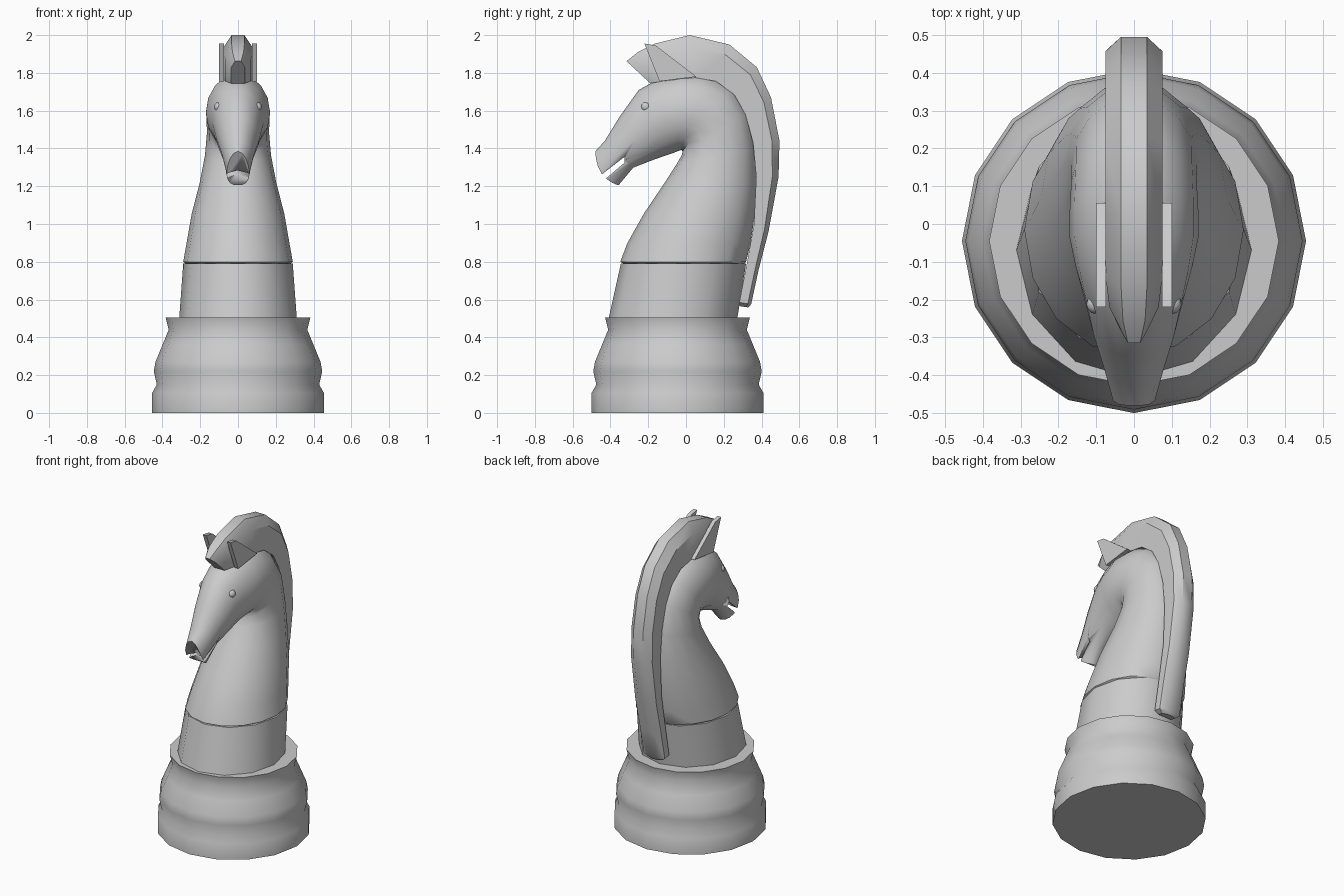
import bpy, bmesh
from math import sin, cos, pi, radians

if "Cube" in bpy.data.objects:
    bpy.data.objects.remove(bpy.data.objects["Cube"])


def make_object(name, bm, angle=35):
    bmesh.ops.recalc_face_normals(bm, faces=bm.faces)
    mesh = bpy.data.meshes.new(name)
    bm.to_mesh(mesh)
    bm.free()
    ob = bpy.data.objects.new(name, mesh)
    bpy.context.collection.objects.link(ob)
    bpy.ops.object.select_all(action='DESELECT')
    ob.select_set(True)
    bpy.context.view_layer.objects.active = ob
    bpy.ops.object.shade_smooth_by_angle(angle=radians(angle))
    return ob


def loft(name, rings, angle=35):
    """Skin a list of closed rings and cap both ends."""
    bm = bmesh.new()
    rows = [[bm.verts.new(p) for p in ring] for ring in rings]
    n = len(rows[0])
    for a, b in zip(rows, rows[1:]):
        for i in range(n):
            j = (i + 1) % n
            bm.faces.new((a[i], a[j], b[j], b[i]))
    bm.faces.new(rows[0])
    bm.faces.new(rows[-1])
    return make_object(name, bm, angle)


def oval(y1, z1, y2, z2, w, n, bulge=0.0):
    """Oval ring spanning two points of the side profile, half width w."""
    ring = []
    for i in range(n):
        a = 2 * pi * i / n
        c = cos(a)
        k = bulge * (1 - c * c)
        ring.append((w * sin(a),
                     (y1 + y2) / 2 + c * (y2 - y1) / 2 - 0.72 * k,
                     (z1 + z2) / 2 + c * (z2 - z1) / 2 - 0.69 * k))
    return ring


def prism(name, outline, x1, x2):
    """Side-view outline (y, z) extruded from x1 to x2."""
    return loft(name, [[(x, y, z) for y, z in outline] for x in (x1, x2)])


# Turned base, 16 sides
profile = [(0.455, 0), (0.455, 0.105), (0.43, 0.15), (0.446, 0.22), (0.437, 0.27),
           (0.40, 0.36), (0.367, 0.44), (0.383, 0.505)]
loft("base", [[(r * cos(pi * i / 8), -0.045 + r * sin(pi * i / 8), z)
               for i in range(16)] for r, z in profile], 50)

# Plinth below the neck, 12 sides
loft("plinth", [oval(-0.412, 0.49, 0.27, 0.49, 0.312, 12),
                oval(-0.345, 0.79, 0.318, 0.79, 0.29, 12)], 50)

# Neck and head in one sweep: throat point, crest point, half width
sections = [(-0.32, 0.785, 0.30, 0.785, 0.27), (-0.348, 0.80, 0.318, 0.80, 0.29),
            (-0.31, 0.90, 0.34, 0.89, 0.273), (-0.22, 1.06, 0.365, 1.05, 0.245),
            (-0.115, 1.215, 0.378, 1.22, 0.203), (-0.045, 1.325, 0.37, 1.40, 0.175),
            (-0.022, 1.365, 0.335, 1.59, 0.165), (-0.018, 1.385, 0.24, 1.73, 0.166),
            (-0.025, 1.392, 0.10, 1.79, 0.17), (-0.045, 1.385, -0.03, 1.795, 0.17),
            (-0.07, 1.375, -0.15, 1.765, 0.155), (-0.11, 1.362, -0.25, 1.71, 0.136),
            (-0.18, 1.337, -0.35, 1.57, 0.114), (-0.28, 1.298, -0.43, 1.44, 0.085)]
rings = [oval(*s, 16) for s in sections]
rings.append(oval(-0.357, 1.205, -0.48, 1.385, 0.06, 16, 0.04))
head = loft("neck_and_head", rings, 40)

# Mouth slit
cutter = prism("mouth_cutter", [(-0.325, 1.356), (-0.325, 1.325), (-0.52, 1.16),
                                (-0.52, 1.205)], -0.2, 0.2)
cutter.hide_render = True
mod = head.modifiers.new("mouth", 'BOOLEAN')
mod.operation, mod.object = 'DIFFERENCE', cutter
bpy.context.view_layer.objects.active = head
bpy.ops.object.modifier_apply(modifier=mod.name)
bpy.data.objects.remove(cutter)

# Mane: inner point, outer point, half width
mane = [(-0.19, 1.745, -0.315, 1.862, 0.036), (-0.13, 1.755, -0.255, 1.91, 0.065),
        (-0.05, 1.765, -0.165, 1.955, 0.076), (0.05, 1.775, 0.02, 2.0, 0.076),
        (0.16, 1.755, 0.23, 1.95, 0.076), (0.255, 1.685, 0.375, 1.83, 0.076),
        (0.315, 1.58, 0.45, 1.67, 0.076), (0.355, 1.43, 0.495, 1.44, 0.076),
        (0.372, 1.25, 0.49, 1.25, 0.076), (0.36, 1.0, 0.437, 0.96, 0.076),
        (0.32, 0.78, 0.385, 0.76, 0.076), (0.282, 0.585, 0.345, 0.575, 0.076),
        (0.285, 0.565, 0.33, 0.558, 0.05)]
cross = [(1, 0), (1, 0.72), (0.45, 1), (-0.45, 1), (-1, 0.72), (-1, 0)]
loft("mane", [[(w * u, y1 + v * (y2 - y1), z1 + v * (z2 - z1)) for u, v in cross]
              for y1, z1, y2, z2, w in mane], 35)

for side, s in (("right", 1), ("left", -1)):
    # Ears: thin triangles against the mane
    prism("ear_" + side, [(0.055, 1.78), (-0.14, 1.755), (-0.22, 1.955), (-0.16, 1.945)],
          s * 0.074, s * 0.1)
    # Eyes
    bm = bmesh.new()
    bmesh.ops.create_uvsphere(bm, u_segments=12, v_segments=8, radius=0.026)
    bmesh.ops.translate(bm, verts=bm.verts, vec=(s * 0.1, -0.212, 1.62))
    make_object("eye_" + side, bm, 60)
